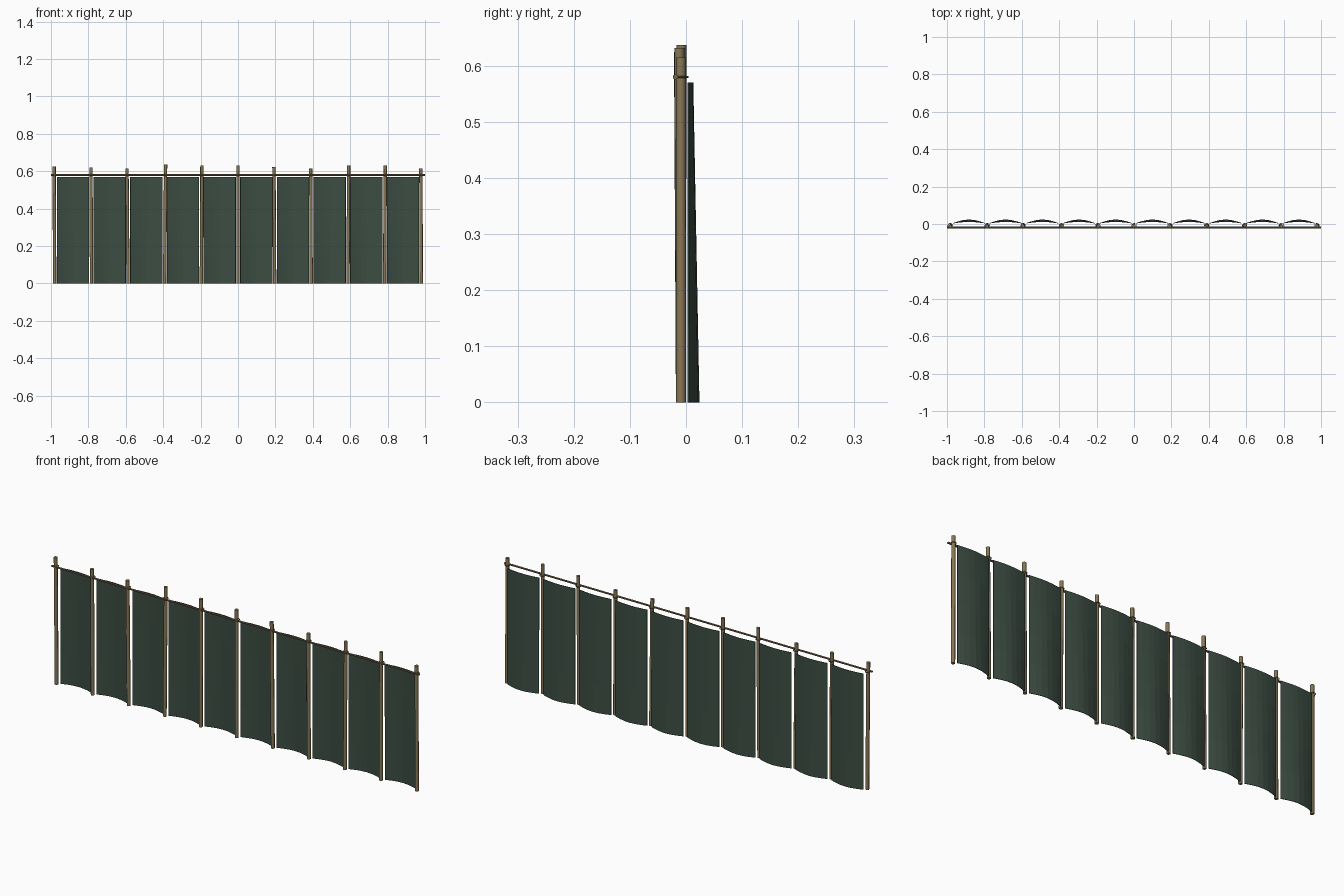
import bpy, math, random
from mathutils import Vector

random.seed(4)
cube = bpy.data.objects.get("Cube")
if cube:
    bpy.data.objects.remove(cube, do_unlink=True)


def material(name, color):
    mat = bpy.data.materials.new(name)
    mat.use_nodes = True
    mat.diffuse_color = (*color, 1)
    bsdf = next(n for n in mat.node_tree.nodes if n.type == 'BSDF_PRINCIPLED')
    bsdf.inputs["Base Color"].default_value = (*color, 1)
    return mat


bamboo = material("bamboo_tan", (0.25, 0.185, 0.09))
rail_wood = material("rail_brown", (0.19, 0.135, 0.065))
cloth = material("cloth_green", (0.046, 0.074, 0.056))


def pole(name, start, end, radius, mat, sides=8):
    start, end = Vector(start), Vector(end)
    bpy.ops.mesh.primitive_cylinder_add(vertices=sides, radius=radius,
                                        depth=(end - start).length,
                                        location=(start + end) / 2)
    obj = bpy.context.object
    obj.name = name
    obj.rotation_euler = (end - start).to_track_quat('Z', 'Y').to_euler()
    obj.data.materials.append(mat)
    bpy.ops.object.shade_smooth_by_angle(angle=math.radians(50))


BAYS = 10
PITCH = 0.196
RAIL_Z = 0.58
POST_Y = -0.009
post_x = [(i - BAYS / 2) * PITCH for i in range(BAYS + 1)]
tops = [.625, .62, .615, .637, .632, .63, .622, .615, .63, .632, .615]

# Posts with a slight lean, each lashed to the rail
for i, (x, top) in enumerate(zip(post_x, tops)):
    lean_x, lean_y = random.uniform(-.006, .006), random.uniform(-.004, .002)
    pole(f"post_{i + 1}", (x, POST_Y, 0),
         (x + lean_x, POST_Y + lean_y, top), 0.009, bamboo)
    bpy.ops.mesh.primitive_torus_add(major_segments=12, minor_segments=5,
                                     major_radius=0.012, minor_radius=0.002,
                                     location=(x + lean_x * .9, POST_Y, RAIL_Z))
    ring = bpy.context.object
    ring.name = f"lashing_{i + 1}"
    ring.data.materials.append(rail_wood)

# Horizontal top rail
pole("top_rail", (-1, -0.019, RAIL_Z), (1, -0.019, RAIL_Z), 0.005, rail_wood, 6)

# Cloth panels that belly out behind the posts, most at the ground
COLS, ROWS = 6, 4
for i, x in enumerate(post_x[:-1]):
    verts, faces = [], []
    for r in range(ROWS + 1):
        v = r / ROWS
        depth = 0.019 - 0.011 * v
        for c in range(COLS + 1):
            u = c / COLS
            verts.append((x + 0.012 + u * (PITCH - 0.024),
                          0.004 + depth * math.sin(math.pi * u), v * 0.57))
    for r in range(ROWS):
        for c in range(COLS):
            a = r * (COLS + 1) + c
            faces.append((a, a + 1, a + COLS + 2, a + COLS + 1))
    mesh = bpy.data.meshes.new(f"cloth_panel_{i + 1}")
    mesh.from_pydata(verts, [], faces)
    mesh.materials.append(cloth)
    panel = bpy.data.objects.new(mesh.name, mesh)
    bpy.context.collection.objects.link(panel)
    thick = panel.modifiers.new("thickness", 'SOLIDIFY')
    thick.thickness = 0.002
    thick.offset = 0
